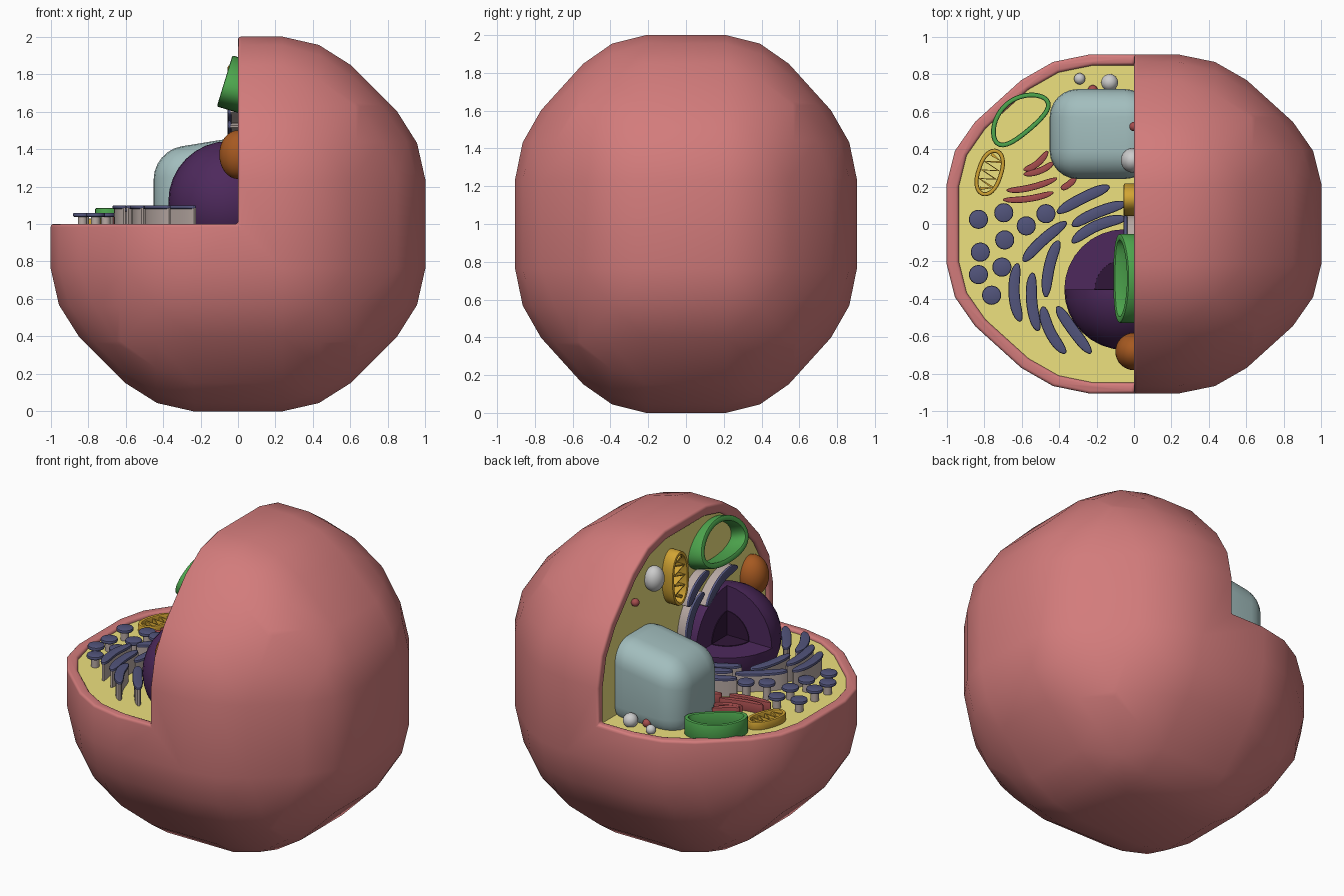
import bpy, bmesh, math
from mathutils import Matrix, Vector

if "Cube" in bpy.data.objects:
    bpy.data.objects.remove(bpy.data.objects["Cube"])

COLORS = dict(pink=(.65, .2, .2), yellow=(.85, .75, .21), purple=(.075, .022, .107),
              dark=(.03, .008, .04), pale_blue=(.36, .51, .51), green=(.075, .38, .075),
              blue=(.085, .09, .2), beige=(.48, .4, .37), red=(.38, .075, .075),
              orange=(.38, .1, .015), gold=(.64, .37, .033))
MATS = {}
for key, c in COLORS.items():
    MATS[key] = bpy.data.materials.new(key)
    MATS[key].diffuse_color = (*c, 1)

FLOOR = Matrix.Translation((0, 0, .98))                       # local (x, y, height)
WALL = Matrix(((0, 0, -1, .02), (1, 0, 0, 0), (0, 1, 0, 0), (0, 0, 0, 1)))  # local (y, z, height)


def finish(name, bm, mat=None):
    bmesh.ops.recalc_face_normals(bm, faces=bm.faces[:])
    me = bpy.data.meshes.new(name)
    bm.to_mesh(me)
    bm.free()
    ob = bpy.data.objects.new(name, me)
    bpy.context.collection.objects.link(ob)
    if mat:
        me.materials.append(MATS[mat])
    return ob


def apply(ob, kind, **props):
    m = ob.modifiers.new(kind, kind)
    for k, v in props.items():
        setattr(m, k, v)
    bpy.context.view_layer.objects.active = ob
    bpy.ops.object.modifier_apply(modifier=m.name)


def cut(ob, cutter):
    apply(ob, 'BOOLEAN', operation='DIFFERENCE', solver='EXACT', object=cutter)
    bpy.data.objects.remove(cutter)


def box(name, lo, hi, mat=None):
    bm = bmesh.new()
    bmesh.ops.create_cube(bm, size=1)
    for v in bm.verts:
        v.co = [l + (c + .5) * (h - l) for c, l, h in zip(v.co, lo, hi)]
    return finish(name, bm, mat)


def ball(name, loc, radii, mat=None):
    bm = bmesh.new()
    bmesh.ops.create_uvsphere(bm, u_segments=32, v_segments=16, radius=1,
                              matrix=Matrix.Translation(loc) @ Matrix.Diagonal((*radii, 1)))
    return finish(name, bm, mat)


def rounded_body(name, scale, mat=None):
    # bevelled 26-sided solid
    bm = bmesh.new()
    t = .45
    for axis in range(3):
        for a in (-1, 1):
            for b in (-t, t):
                for c in (-t, t):
                    p = [b, c]
                    p.insert(axis, a)
                    bm.verts.new(p)
    bmesh.ops.convex_hull(bm, input=bm.verts[:])
    bmesh.ops.dissolve_limit(bm, angle_limit=.02, verts=bm.verts[:], edges=bm.edges[:])
    bmesh.ops.bevel(bm, geom=bm.edges[:], offset=.215, segments=2, profile=.5,
                    affect='EDGES', clamp_overlap=True)
    for v in bm.verts:
        v.co = Vector((v.co.x * scale, v.co.y * scale * .905, 1 + v.co.z * scale))
    return finish(name, bm, mat)


def sweep(name, pts, width, h0, h1, frame, mat, closed=False, taper=False, bevel=.008):
    # rectangular band following a path in the local plane
    bm = bmesh.new()
    pts = [Vector(p) for p in pts]
    n = len(pts)
    rows = []
    for i, p in enumerate(pts):
        a, b = (pts[i - 1], pts[(i + 1) % n]) if closed else (pts[max(i - 1, 0)], pts[min(i + 1, n - 1)])
        d = (b - a).normalized()
        s = abs(2 * i / (n - 1) - 1)
        w = width / 2 * (max(.3, math.sqrt(1 - s ** 4)) if taper else 1)
        off = Vector((-d.y, d.x)) * w
        rows.append([bm.verts.new(frame @ Vector((*q, h))) for q, h in
                     ((p + off, h0), (p - off, h0), (p - off, h1), (p + off, h1))])
    for i in range(n if closed else n - 1):
        r, q = rows[i], rows[(i + 1) % n]
        for k in range(4):
            bm.faces.new((r[k], r[(k + 1) % 4], q[(k + 1) % 4], q[k]))
    if not closed:
        bm.faces.new(rows[0])
        bm.faces.new(rows[-1])
    ob = finish(name, bm, mat)
    if bevel:
        apply(ob, 'BEVEL', width=bevel, segments=2, limit_method='ANGLE', angle_limit=math.radians(50))
    return ob


def arc(a, m, b, n=13):
    # parabola through three points
    a, m, b = Vector(a), Vector(m), Vector(b)
    c = 2 * m - (a + b) / 2
    return [a * (1 - t) ** 2 + c * 2 * t * (1 - t) + b * t * t for t in (i / (n - 1) for i in range(n))]


def oval(length, width, bend=0, power=1, n=40):
    out = []
    for i in range(n):
        c, s = math.cos(math.tau * i / n), math.sin(math.tau * i / n)
        x = math.copysign(abs(c) ** power, c)
        out.append((x * length / 2, s * width / 2 - bend * (x * x - .5)))
    return out


def spot(frame, x, y, angle):
    return frame @ Matrix.Translation((x, y, 0)) @ Matrix.Rotation(math.radians(angle), 4, 'Z')


# Outer membrane with a quarter opened, and recessed cytoplasm
membrane = rounded_body('cell_membrane', 1, 'pink')
cut(membrane, rounded_body('cavity', .935))
cut(membrane, box('wedge', (-2, -2, 1), (0, 2, 3)))
apply(membrane, 'BEVEL', width=.016, segments=3, limit_method='ANGLE', angle_limit=math.radians(60))
cytoplasm = rounded_body('cytoplasm', .945, 'yellow')
cut(cytoplasm, box('wedge', (-2, -2, .98), (.02, 2, 3)))

# Nucleus and nucleolus with one octant opened
c = (-.05, -.35, 1.12)
for name, r, mat in (('nucleus', .322, 'purple'), ('nucleolus', .16, 'dark')):
    e = .004 if mat == 'dark' else 0
    part = ball(name, c, (r, r, r), mat)
    cut(part, box('octant', (-1, c[1] + e, c[2] + e), (c[0] - e, 1, 2)))

# Large pale vacuole leaning out of the wall
vacuole = box('vacuole', (-.45, .24, .9), (.1, .72, 1.48), 'pale_blue')
for v in vacuole.data.vertices:
    if v.co.x < 0 and v.co.z > 1.2:
        v.co.z = 1.39
apply(vacuole, 'BEVEL', width=.15, segments=6)

# Folded membrane strips: pale base with a blue cap
floor_strips = [((-.41, .06), (-.27, .14), (-.13, .20)), ((-.33, -.01), (-.2, .06), (-.04, .11)),
                ((-.33, -.1), (-.2, -.01), (-.04, .03)), ((-.59, -.2), (-.49, -.09), (-.36, .01)),
                ((-.40, -.09), (-.45, -.22), (-.47, -.39)), ((-.62, -.21), (-.64, -.37), (-.605, -.52)),
                ((-.54, -.26), (-.545, -.42), (-.51, -.57)), ((-.485, -.44), (-.45, -.57), (-.365, -.69)),
                ((-.41, -.44), (-.33, -.56), (-.23, -.69))]
wall_strips = [((-.46, 1.52), (-.3, 1.5), (-.15, 1.38)), ((-.17, 1.6), (-.05, 1.55), (.04, 1.45)),
               ((-.12, 1.48), (0, 1.39), (.05, 1.2))]
for frame, group, h in ((FLOOR, floor_strips, .12), (WALL, wall_strips, .075)):
    for p in group:
        path = arc(*p)
        sweep('strip_base', path, .04, -.01, h - .015, frame, 'beige', taper=True, bevel=0)
        sweep('strip_cap', path, .06, h - .02, h, frame, 'blue', taper=True)

# Small stalked discs
for x, y in ((-.83, .025), (-.695, .06), (-.575, -.01), (-.47, .055), (-.69, -.085),
             (-.82, -.15), (-.705, -.23), (-.83, -.27), (-.76, -.38)):
    h = .08 if x < -.65 else .11
    for name, r, z0, z1, mat in (('disc_stalk', .025, -.01, h - .01, 'beige'), ('disc_cap', .051, h - .022, h, 'blue')):
        bm = bmesh.new()
        bmesh.ops.create_cone(bm, cap_ends=True, segments=24, radius1=r, radius2=r, depth=z1 - z0,
                              matrix=FLOOR @ Matrix.Translation((x, y, (z0 + z1) / 2)))
        disc = finish(name, bm, mat)
        if mat == 'blue':
            apply(disc, 'BEVEL', width=.008, segments=2, limit_method='ANGLE', angle_limit=math.radians(50))

# Red stacked strips
for p in (((-.59, .29), (-.52, .32), (-.46, .39)), ((-.59, .265), (-.5, .285), (-.43, .33)),
          ((-.68, .18), (-.55, .195), (-.41, .245)), ((-.70, .13), (-.56, .135), (-.43, .17)),
          ((-.39, .19), (-.35, .21), (-.31, .25))):
    sweep('stacked_strip', arc(*p), .035, -.01, .06, FLOOR, 'red', taper=True)

# Green kidney-shaped rings
sweep('green_ring_floor', oval(.35, .18, .03), .025, -.01, .105, spot(FLOOR, -.61, .56, 40), 'green', closed=True)
tilt = spot(WALL, -.29, 1.72, 0) @ Matrix.Rotation(math.radians(-17), 4, 'X')
sweep('green_ring_wall', oval(.44, .25, .03), .035, -.03, .1, tilt, 'green', closed=True)

# Mitochondria: oval rim, base plate and zigzag fold
for frame, length, width, h in ((spot(FLOOR, -.77, .275, 72), .24, .12, .05), (spot(WALL, .13, 1.67, 88), .33, .15, .075)):
    sweep('mitochondrion_rim', oval(length, width, 0, .8), .022, -.01, h, frame, 'gold', closed=True)
    fold = [(length * (-.4 + .8 * i / 8), width * .36 * (-1) ** i * (.5 if i in (0, 8) else 1)) for i in range(9)]
    sweep('mitochondrion_fold', fold, .018, -.01, h - .012, frame, 'gold', bevel=.004)

# Round bodies
ball('orange_body', (.0, -.68, 1.37), (.1, .1, .13), 'orange')
ball('grey_body_wall', (-.01, .34, 1.74), (.06, .065, .08))
ball('red_dot_wall', (.0, .52, 1.65), (.025, .025, .025), 'red')
ball('grey_body_floor_a', (-.13, .755, 1.01), (.045, .045, .045))
ball('grey_body_floor_b', (-.29, .775, 1.0), (.03, .03, .03))
ball('red_dot_floor', (-.22, .715, 1.0), (.026, .026, .026), 'red')

bpy.ops.object.select_all(action='SELECT')
bpy.ops.object.shade_smooth_by_angle(angle=math.radians(40))

for m in bpy.data.materials:
    if m.users and not m.is_grease_pencil:
        m.use_nodes = True
        m.node_tree.nodes["Principled BSDF"].inputs["Base Color"].default_value = m.diffuse_color
